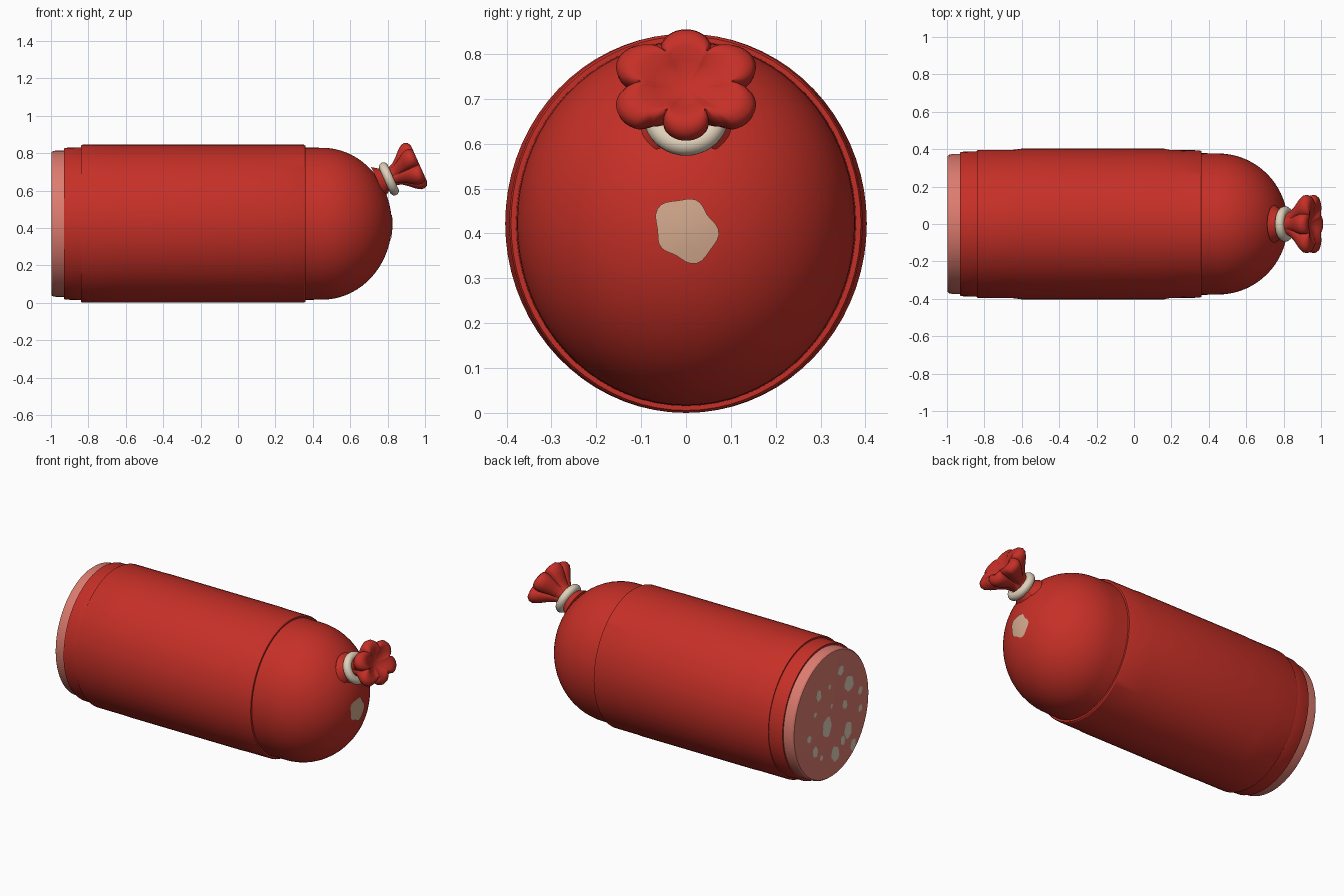
import bpy, math, random
from math import cos, sin, pi
from mathutils import Vector

if "Cube" in bpy.data.objects:
    bpy.data.objects.remove(bpy.data.objects["Cube"])

random.seed(4)
CZ = 0.4225   # height of the sausage axis


def material(name, r, g, b):
    m = bpy.data.materials.new(name)
    m.diffuse_color = (r, g, b, 1)
    m.use_nodes = True
    m.node_tree.nodes["Principled BSDF"].inputs["Base Color"].default_value = m.diffuse_color
    return m


RED = material("red casing", 0.56, 0.029, 0.020)
PINK = material("pink meat", 0.72, 0.20, 0.16)
CREAM = material("cream fat and string", 0.74, 0.63, 0.49)
TAN = material("tan tip", 0.66, 0.40, 0.27)


def make(name, verts, faces, mat, angle=30):
    me = bpy.data.meshes.new(name)
    me.from_pydata(verts, [], faces)
    me.materials.append(mat)
    ob = bpy.data.objects.new(name, me)
    bpy.context.collection.objects.link(ob)
    bpy.ops.object.select_all(action='DESELECT')
    bpy.context.view_layer.objects.active = ob
    ob.select_set(True)
    bpy.ops.object.shade_smooth_by_angle(angle=math.radians(angle))
    return ob


def loft(rings):
    """Quads between equal rings of points, with capped ends."""
    n = len(rings[0])
    verts = [p for r in rings for p in r]
    faces = [(i * n + j, i * n + (j + 1) % n, (i + 1) * n + (j + 1) % n, (i + 1) * n + j)
             for i in range(len(rings) - 1) for j in range(n)]
    faces.append(tuple(reversed(range(n))))
    faces.append(tuple(range(len(verts) - n, len(verts))))
    return verts, faces


def body(name, profile, mat, n=72):
    """Elliptical loft along x from (x, half width, half height)."""
    rings = [[(x, ry * cos(2 * pi * j / n), CZ + rz * sin(2 * pi * j / n)) for j in range(n)]
             for x, ry, rz in profile]
    return make(name, *loft(rings), mat)


# casing: folded edge, sleeve, then rounded end
profile = [(-0.93, 0.37, 0.39), (-0.93, 0.382, 0.402), (-0.922, 0.386, 0.406), (-0.84, 0.389, 0.408),
           (-0.84, 0.393, 0.418), (-0.83, 0.396, 0.4225), (-0.64, 0.397, 0.4225), (-0.60, 0.403, 0.4225),
           (0.16, 0.403, 0.4225), (0.19, 0.396, 0.4225), (0.352, 0.394, 0.4225), (0.36, 0.390, 0.417),
           (0.36, 0.379, 0.407)]
for i in range(19):
    a = pi / 2 * i / 18 * 0.995
    profile.append((0.45 + 0.372 * sin(a), 0.377 * cos(a), 0.406 * cos(a)))
body("casing", profile, RED)

# meat showing at the cut end
body("meat", [(-0.998, 0.355, 0.374), (-0.996, 0.364, 0.383), (-0.988, 0.371, 0.389),
              (-0.97, 0.374, 0.391), (-0.90, 0.374, 0.391)], PINK)


def blob(radius, n=22):
    """Irregular rounded outline as a list of radii."""
    p, q = random.uniform(0, 6), random.uniform(0, 6)
    return [radius * (1 + 0.09 * sin(2 * 2 * pi * k / n + p) + 0.07 * sin(5 * 2 * pi * k / n + q))
            for k in range(n)]


# fat spots on the cut face: y, height from axis, radius
spots = [(-0.09, 0.24, 0.028), (-0.17, 0.13, 0.045), (-0.28, 0.045, 0.022), (0.02, 0.18, 0.013),
         (0.125, 0.165, 0.028), (-0.13, 0.015, 0.025), (-0.28, -0.065, 0.02), (0.16, 0.06, 0.014),
         (0.045, -0.06, 0.05), (-0.16, -0.155, 0.042), (0.22, -0.07, 0.021), (-0.11, -0.20, 0.024),
         (-0.21, -0.265, 0.03), (0.16, -0.17, 0.029), (-0.035, -0.255, 0.042), (0.10, -0.23, 0.015),
         (0.0, 0.055, 0.012)]
verts, faces = [], []
for y, z, r in spots:
    rim = blob(r)
    start = len(verts)
    for k, rk in enumerate(rim):
        t = -2 * pi * k / len(rim)
        verts.append((-1.0, y + 0.9 * rk * cos(t), CZ + z + 1.12 * rk * sin(t)))
    faces.append(tuple(range(start, len(verts))))
make("fat_spots", verts, faces, CREAM)

# tan patch hugging the rounded end
verts, faces = [], []
rim = blob(0.069, 40)
n = len(rim)
for f in (0.02, 0.35, 0.7, 1.0):
    for k, rk in enumerate(rim):
        y, z = f * rk * cos(2 * pi * k / n), f * rk * sin(2 * pi * k / n) - 0.015
        x = 0.45 + 0.372 * math.sqrt(1 - (y / 0.377) ** 2 - (z / 0.406) ** 2) + 0.004
        verts.append((x, y, CZ + z))
for i in range(3):
    for j in range(n):
        k = (j + 1) % n
        faces.append((i * n + j, (i + 1) * n + j, (i + 1) * n + k, i * n + k))
faces.append(tuple(range(n)))
make("end_patch", verts, faces, TAN)

# string ring around the neck
axis = Vector((0.91, 0, 0.41)).normalized()
up = Vector((-axis.z, 0, axis.x))
side = Vector((0, 1, 0))
bpy.ops.mesh.primitive_torus_add(location=(0.807, 0, 0.662), major_radius=0.070, minor_radius=0.025,
                                 major_segments=40, minor_segments=14,
                                 rotation=axis.to_track_quat('Z', 'Y').to_euler())
ring = bpy.context.object
ring.name = "string_ring"
ring.data.materials.append(CREAM)
bpy.ops.object.shade_smooth_by_angle(angle=math.radians(60))

# gathered casing end: six lobes flaring from the neck
base = Vector((0.805, 0, 0.665))
N = 96
rings = []
for s, r, a in [(-0.06, 0.10, 0), (-0.02, 0.07, 0), (0.02, 0.058, 0.05), (0.05, 0.068, 0.15),
                (0.08, 0.095, 0.24), (0.11, 0.127, 0.29), (0.135, 0.146, 0.30), (0.155, 0.149, 0.30),
                (0.172, 0.139, 0.29), (0.181, 0.118, 0.26), (0.178, 0.093, 0.2),
                (0.165, 0.065, 0.12), (0.152, 0.035, 0.05), (0.148, 0.004, 0)]:
    loop = []
    for j in range(N):
        t = 2 * pi * j / N
        lobe = 1 - a + a * abs(cos(3 * t)) ** 0.65
        rr = r * lobe * (1 + 0.16 * sin(t) ** 2 * (a > 0.1)) * (0.92 if cos(t) < -0.75 else 1)
        loop.append(base + axis * s + up * rr * cos(t) * 0.93 - side * rr * sin(t))
    rings.append(loop[::-1])
make("gathered_end", *loft(rings), RED, 60)
